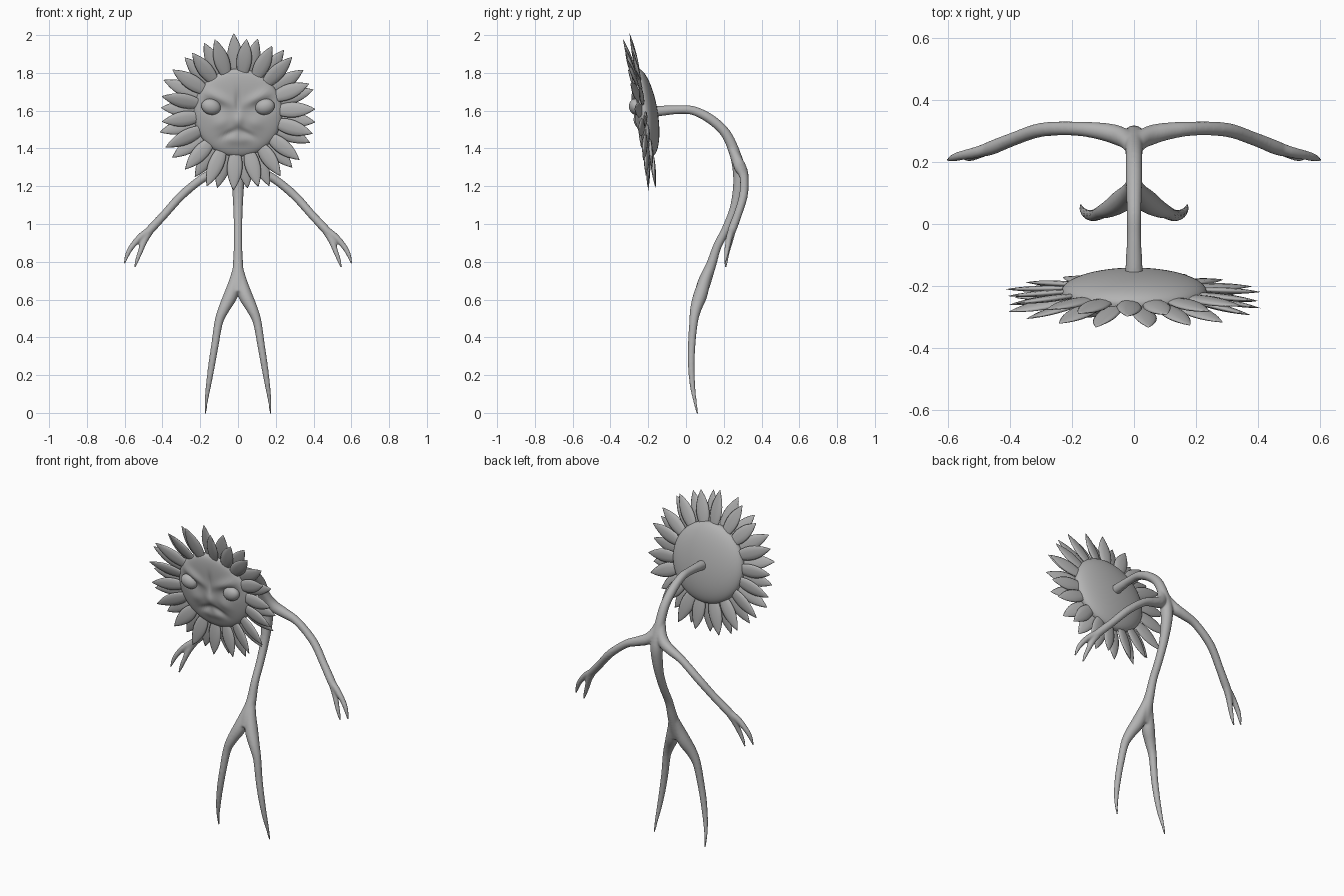
import bpy, bmesh, math, random
from mathutils import Vector, Matrix

random.seed(4)
cube = bpy.data.objects.get("Cube")
if cube:
    bpy.data.objects.remove(cube, do_unlink=True)

grey = bpy.data.materials.new("plain_grey")
grey.use_nodes = True
grey.diffuse_color = (0.45, 0.45, 0.45, 1)
grey.node_tree.nodes["Principled BSDF"].inputs["Base Color"].default_value = (0.45, 0.45, 0.45, 1)

# Head frame: the flower nods slightly forward
HEAD = Matrix.Translation((0, -0.22, 1.59)) @ Matrix.Rotation(math.radians(9.5), 4, 'X')


def finish(name, bm, matrix=None):
    if matrix:
        bm.transform(matrix)
    bmesh.ops.recalc_face_normals(bm, faces=bm.faces)
    mesh = bpy.data.meshes.new(name)
    bm.to_mesh(mesh)
    bm.free()
    mesh.materials.append(grey)
    mesh.shade_smooth()
    obj = bpy.data.objects.new(name, mesh)
    bpy.context.collection.objects.link(obj)
    return obj


def loft(bm, rings, sides=12):
    """Skin a list of (centre, axis_a, axis_b) ellipses."""
    loops = []
    for c, a, b in rings:
        angles = [2 * math.pi * i / sides for i in range(sides)]
        loops.append([bm.verts.new(c + a * math.cos(t) + b * math.sin(t)) for t in angles])
    for p, q in zip(loops, loops[1:]):
        for i in range(sides):
            j = (i + 1) % sides
            bm.faces.new((p[i], p[j], q[j], q[i]))
    bm.faces.new(loops[0])
    bm.faces.new(loops[-1])


def smooth_path(points, steps=5):
    """Catmull-Rom through (x, y, z, radius) points."""
    pts = [Vector(p) for p in points]
    pts = [2 * pts[0] - pts[1]] + pts + [2 * pts[-1] - pts[-2]]
    out = []
    for a, b, c, d in zip(pts, pts[1:], pts[2:], pts[3:]):
        for k in range(steps):
            t = k / steps
            out.append(0.5 * (2 * b + (c - a) * t + (2 * a - 5 * b + 4 * c - d) * t * t
                              + (3 * b - a - 3 * c + d) * t ** 3))
    return out + [pts[-2]]


def tube(bm, points, side=1):
    path = smooth_path([(x * side, y, z, r) for x, y, z, r in points])
    centres = [p.to_3d() for p in path]
    rings, axis = [], None
    for i, p in enumerate(path):
        tangent = (centres[min(i + 1, len(path) - 1)] - centres[max(i - 1, 0)]).normalized()
        if axis is None:
            axis = tangent.orthogonal()
        axis = (axis - tangent * axis.dot(tangent)).normalized()
        r = p[3] + 0.0015
        rings.append((centres[i], axis * r, tangent.cross(axis) * r))
    loft(bm, rings)


# Stem: from the back of the head, over the hump and down to the hips
STEM = [(0, -0.17, 1.595, 0.028), (0, -0.12, 1.6, 0.026), (0, -0.04, 1.605, 0.022),
        (0, 0.04, 1.6, 0.023), (0, 0.13, 1.555, 0.025), (0, 0.21, 1.48, 0.026),
        (0, 0.26, 1.37, 0.029), (0, 0.283, 1.27, 0.034), (0, 0.278, 1.18, 0.03),
        (0, 0.255, 1.08, 0.024), (0, 0.215, 0.98, 0.022), (0, 0.165, 0.88, 0.022),
        (0, 0.135, 0.79, 0.026), (0, 0.1, 0.7, 0.034), (0, 0.078, 0.635, 0.033)]
ARM = [(0, 0.235, 1.42, 0.02), (0.022, 0.268, 1.345, 0.027), (0.055, 0.287, 1.3, 0.031),
       (0.11, 0.3, 1.275, 0.027),
       (0.19, 0.308, 1.24, 0.022), (0.3, 0.304, 1.15, 0.022), (0.39, 0.274, 1.05, 0.021),
       (0.46, 0.246, 0.975, 0.022), (0.495, 0.235, 0.935, 0.017)]
OUTER_FINGER = [(0.46, 0.246, 0.975, 0.018), (0.516, 0.23, 0.932, 0.017),
                (0.562, 0.22, 0.88, 0.014), (0.585, 0.213, 0.84, 0.011), (0.602, 0.206, 0.79, 0.004)]
INNER_FINGER = [(0.46, 0.246, 0.97, 0.018), (0.494, 0.232, 0.915, 0.017),
                (0.515, 0.22, 0.86, 0.013), (0.532, 0.213, 0.815, 0.01), (0.548, 0.21, 0.768, 0.004)]
LEG = [(0, 0.13, 0.78, 0.022), (0.016, 0.1, 0.7, 0.03), (0.04, 0.075, 0.62, 0.036),
       (0.075, 0.052, 0.55, 0.029), (0.102, 0.04, 0.48, 0.022), (0.122, 0.03, 0.36, 0.019),
       (0.14, 0.028, 0.25, 0.017), (0.157, 0.035, 0.14, 0.013), (0.168, 0.048, 0.06, 0.008),
       (0.172, 0.061, -0.006, 0.004)]

# Body: stem and both pairs of limbs, fused with soft joints
bm = bmesh.new()
tube(bm, STEM)
for side in (1, -1):
    for limb in (ARM, OUTER_FINGER, INNER_FINGER, LEG):
        tube(bm, limb, side)
body = finish("stem_body", bm)
fuse = body.modifiers.new("fuse", 'REMESH')
fuse.mode = 'VOXEL'
fuse.voxel_size = 0.005
fuse.use_smooth_shade = True
soften = body.modifiers.new("soften", 'SMOOTH')
soften.factor = 0.5
soften.iterations = 14


def bump(x, z, cx, cz, sx, sz, tilt=0):
    """Soft oval bump, tilted in the face plane."""
    dx, dz = x - cx, z - cz
    u = dx * math.cos(tilt) + dz * math.sin(tilt)
    v = dz * math.cos(tilt) - dx * math.sin(tilt)
    return math.exp(-(u / sx) ** 2 - (v / sz) ** 2)


def relief(x, z):
    """Scowling face height; the face is symmetric."""
    x = abs(x)
    height = 0.013 * bump(x, z, 0.11, 0.09, 0.08, 0.025, 0.45)      # brow
    height -= 0.012 * bump(x, z, 0.135, 0.04, 0.055, 0.035, 0.3)    # eye socket
    height -= 0.010 * bump(x, z, 0, 0.07, 0.014, 0.06)              # frown crease
    height += 0.014 * bump(x, z, 0, -0.035, 0.028, 0.04)            # nose
    height += 0.008 * bump(x, z, 0.09, -0.05, 0.045, 0.035, -0.5)   # cheek
    height -= 0.010 * bump(x, z, 0.045, -0.105, 0.055, 0.015, -0.5)  # mouth
    height += 0.006 * bump(x, z, 0.02, -0.14, 0.04, 0.025)          # lower lip
    return height


# Flower disc: domed back, broad sculpted front with a rounded edge
bm = bmesh.new()
bmesh.ops.create_uvsphere(bm, u_segments=72, v_segments=72, radius=1,
                          matrix=Matrix.Rotation(math.pi / 2, 4, 'X'))
for v in bm.verts:
    x, y, z = v.co
    v.co = (x * 0.235, y * 0.07, z * 0.235)
    if y < -0.001:
        fade = min(1, -y * 1.6)
        v.co.y = -0.05 * (-y) ** 0.65 - relief(v.co.x, v.co.z) * fade
finish("flower_disc", bm, HEAD)

# Slanted eyes
for label, side in (("left", 1), ("right", -1)):
    bm = bmesh.new()
    bmesh.ops.create_uvsphere(bm, u_segments=24, v_segments=16, radius=1)
    bm.transform(Matrix.Translation((side * 0.143, -0.042, 0.038))
                 @ Matrix.Rotation(-side * 0.3, 4, 'Y')
                 @ Matrix.Diagonal((0.052, 0.034, 0.042, 1)))
    finish(label + "_eye", bm, HEAD)


def petal_ring(name, count, offset, depth, rise, reach):
    """Pointed, puffed petals radiating around the disc."""
    bm = bmesh.new()
    for n in range(count):
        angle = 2 * math.pi * (n + offset) / count + random.uniform(-0.04, 0.04)
        out = Vector((math.cos(angle), 0, math.sin(angle)))
        across = Vector((-math.sin(angle), 0, math.cos(angle)))
        forward = Vector((0, -1, 0))
        roll = random.uniform(-0.2, 0.2)
        wide = across * math.cos(roll) + forward * math.sin(roll)
        thick = forward * math.cos(roll) - across * math.sin(roll)
        tip = reach + random.uniform(-0.012, 0.012)
        rings = []
        for k in range(11):
            s = k / 10
            w = max(0.03, math.sin(math.pi * (0.14 + 0.86 * s)) ** 0.85)
            centre = out * (0.2 + (tip - 0.2) * s) + forward * (depth + rise * s)
            rings.append((centre, wide * 0.041 * w, thick * 0.011 * w))
        loft(bm, rings, 10)
    finish(name, bm, HEAD)


petal_ring("front_petals", 18, 0.25, 0.012, 0.036, 0.412)
petal_ring("back_petals", 18, 0.75, -0.004, 0.012, 0.42)
